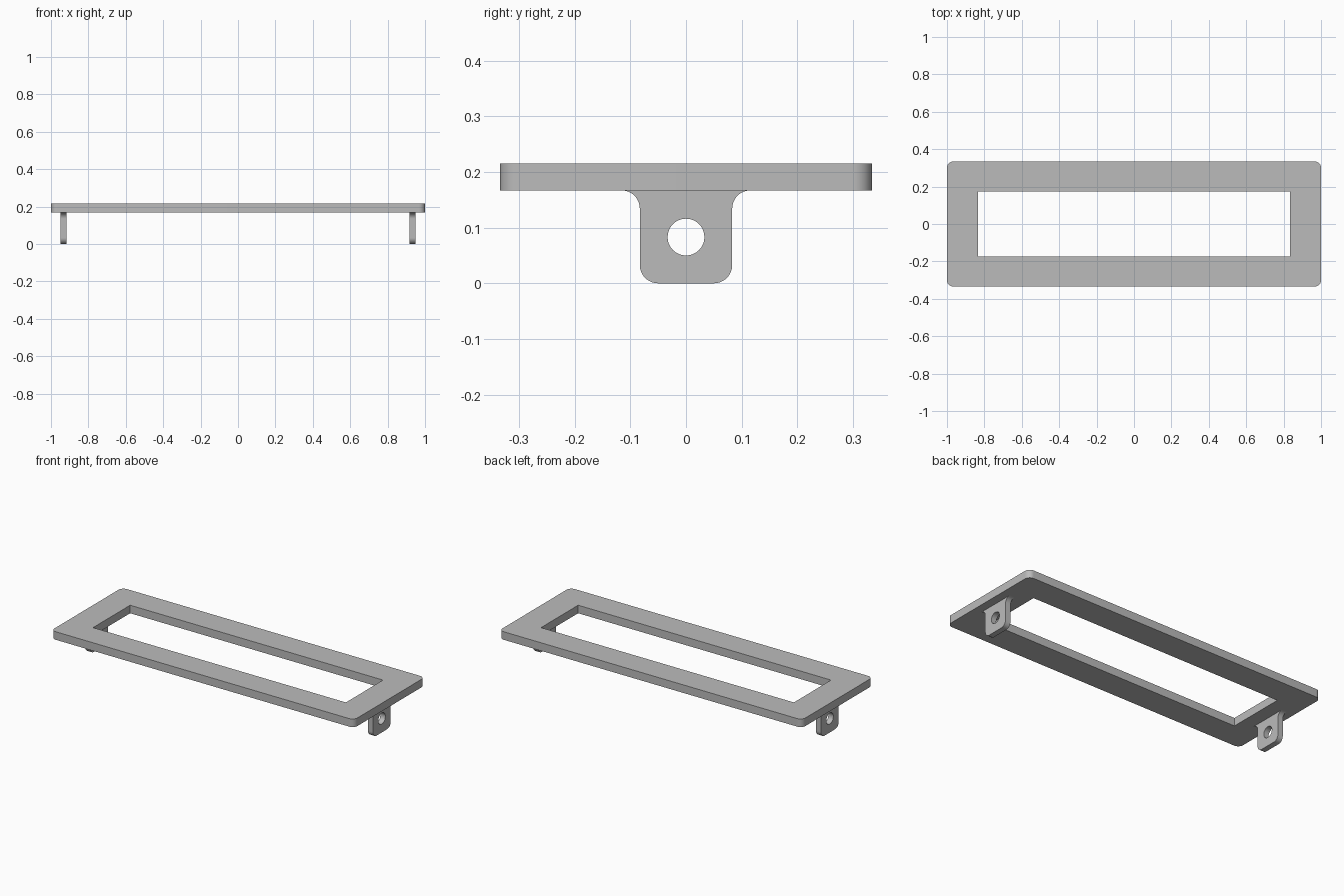
import bpy, bmesh
from math import sin, cos, pi, radians
from mathutils import Matrix, Vector

if "Cube" in bpy.data.objects:
    bpy.data.objects.remove(bpy.data.objects["Cube"])

# Plain grey finish
grey = bpy.data.materials.new("plain_grey")
grey.use_nodes = True
colour = (0.5, 0.5, 0.5, 1)
grey.diffuse_color = colour
grey.node_tree.nodes["Principled BSDF"].inputs["Base Color"].default_value = colour

PLATE_BOTTOM, PLATE_TOP = 0.167, 0.215
RADIUS = 0.033


def arc(cx, cy, r, start, end, steps=12):
    """Points along an arc, angles in degrees."""
    angles = [radians(start + (end - start) * i / steps) for i in range(steps + 1)]
    return [(cx + r * cos(a), cy + r * sin(a)) for a in angles]


def rectangle(hx, hy):
    return [(-hx, -hy), (hx, -hy), (hx, hy), (-hx, hy)]


def extruded(name, loops, depth, matrix):
    """Fill outline and hole loops, extrude them, and place the solid."""
    bm = bmesh.new()
    edges = []
    for loop in loops:
        verts = [bm.verts.new((x, y, 0)) for x, y in loop]
        edges += [bm.edges.new((v, verts[i - 1])) for i, v in enumerate(verts)]
    bmesh.ops.triangle_fill(bm, edges=edges, use_beauty=True)
    result = bmesh.ops.extrude_face_region(bm, geom=bm.faces[:])
    top = [g for g in result["geom"] if isinstance(g, bmesh.types.BMVert)]
    bmesh.ops.translate(bm, verts=top, vec=(0, 0, depth))
    bmesh.ops.transform(bm, matrix=matrix, verts=bm.verts[:])
    bmesh.ops.recalc_face_normals(bm, faces=bm.faces[:])
    mesh = bpy.data.meshes.new(name)
    bm.to_mesh(mesh)
    bm.free()
    mesh.materials.append(grey)
    obj = bpy.data.objects.new(name, mesh)
    bpy.context.collection.objects.link(obj)
    bpy.ops.object.select_all(action="DESELECT")
    obj.select_set(True)
    bpy.context.view_layer.objects.active = obj
    bpy.ops.object.shade_smooth_by_angle(angle=radians(30))
    return obj


# Flat frame with rounded outer corners and a square-cornered opening
hx, hy = 1 - RADIUS, 0.334 - RADIUS
outline = (arc(hx, hy, RADIUS, 0, 90) + arc(-hx, hy, RADIUS, 90, 180)
           + arc(-hx, -hy, RADIUS, 180, 270) + arc(hx, -hy, RADIUS, 270, 360))
extruded("frame_plate", [outline, rectangle(0.835, 0.175)],
         PLATE_TOP - PLATE_BOTTOM, Matrix.Translation((0, 0, PLATE_BOTTOM)))

# Mounting tabs: rounded bottom, flared top, round hole
half = 0.083
right_side = (arc(half - RADIUS, RADIUS, RADIUS, -90, 0)
              + arc(half + RADIUS, PLATE_BOTTOM - RADIUS, RADIUS, 180, 90))
tab = right_side + [(-y, z) for y, z in reversed(right_side)]
hole = arc(0, half, RADIUS, 0, 360, 48)[:-1]

# Profile plane (y, z), extruded along x
upright = Matrix(((0, 0, 1, 0), (1, 0, 0, 0), (0, 1, 0, 0), (0, 0, 0, 1)))
for name, x in (("left_tab", 0.917), ("right_tab", -0.95)):
    extruded(name, [tab, hole], RADIUS, Matrix.Translation((x, 0, 0)) @ upright)
